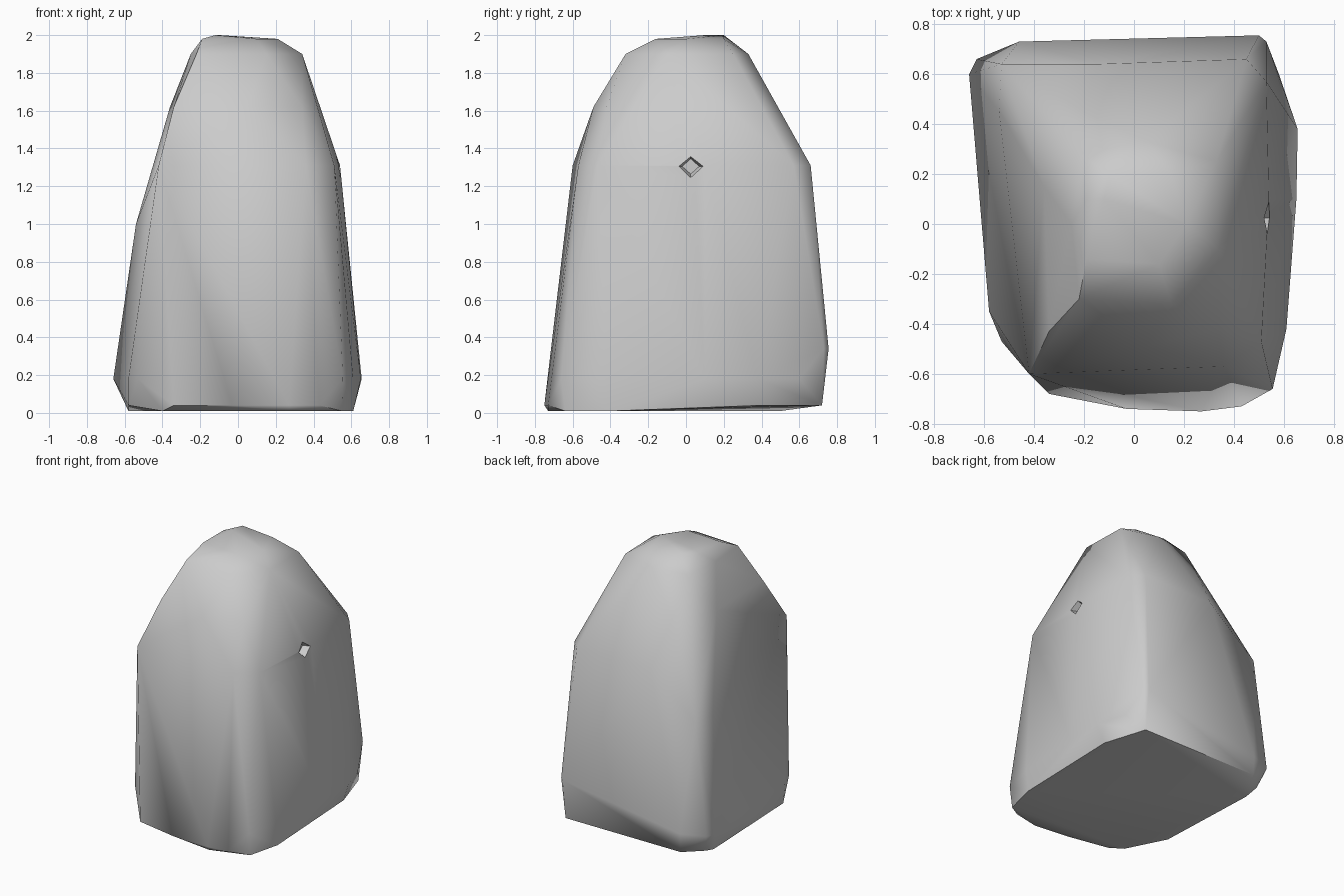
import bpy, bmesh, math

if "Cube" in bpy.data.objects:
    bpy.data.objects.remove(bpy.data.objects["Cube"])

# Horizontal outlines of the boulder: height -> corner points (x, y)
sections = {
    0.01: [(.61, -.40), (.27, -.73), (.55, -.64), (-.40, -.58), (-.58, .50)],
    0.04: [(.27, -.75), (.43, -.73), (-.03, -.74), (-.34, -.68), (.50, .72),
           (-.58, -.33), (-.46, .72), (.60, .40), (-.59, .60)],
    0.18: [(-.66, .60), (-.63, .66), (-.53, -.47), (-.58, -.35), (.655, .38),
           (.65, .10), (.61, -.42), (.555, -.66), (-.46, .73), (.58, .60)],
    0.34: [(.50, .755), (.53, .73), (-.32, .70)],
    1.00: [(-.53, .64), (-.54, .45), (-.47, -.40), (.56, .10)],
    1.31: [(-.42, -.60), (.36, -.57), (.51, -.47), (.54, .10), (.53, .57),
           (.45, .66), (-.15, .64), (-.44, .30)],
    1.62: [(-.34, -.43), (.05, -.49), (.34, -.42), (.43, .00), (.41, .40),
           (.20, .48), (-.20, .45), (-.36, .15)],
    1.90: [(-.22, -.30), (.15, -.32), (.34, -.10), (.33, .25), (.05, .33),
           (-.22, .28), (-.25, .00)],
    1.98: [(-.19, -.14), (.10, -.16), (.21, .00), (.15, .20), (-.19, .10)],
    2.00: [(-.10, .20), (-.12, .10)],
}


def add_object(name, bm):
    mesh = bpy.data.meshes.new(name)
    bm.to_mesh(mesh)
    bm.free()
    obj = bpy.data.objects.new(name, mesh)
    bpy.context.collection.objects.link(obj)
    return obj


def hull(name, points):
    bm = bmesh.new()
    for p in points:
        bm.verts.new(p)
    res = bmesh.ops.convex_hull(bm, input=bm.verts)
    loose = [v for v in bm.verts if not v.link_faces]
    bmesh.ops.delete(bm, geom=loose, context='VERTS')
    bmesh.ops.recalc_face_normals(bm, faces=bm.faces)
    return add_object(name, bm)


# Boulder body wrapped around the outlines
boulder = hull("boulder", [(x, y, z) for z, pts in sections.items() for x, y in pts])

# Diamond-shaped pit in the right side
cx, cy, cz, r = .54, .025, 1.305, .09
pit = hull("pit_cutter", [(cx + .06, cy + dy * r, cz + dz * r)
                          for dy, dz in ((1, 0), (0, .9), (-1, 0), (0, -.9))]
           + [(cx - .05, cy + dy * r * .5, cz + dz * r * .5)
              for dy, dz in ((1, 0), (0, .9), (-1, 0), (0, -.9))])
pit.hide_render = True

cut = boulder.modifiers.new("pit", 'BOOLEAN')
cut.operation = 'DIFFERENCE'
cut.object = pit
cut.solver = 'EXACT'

# Smooth shading, keeping only hard breaks sharp
bpy.ops.object.select_all(action='DESELECT')
boulder.select_set(True)
bpy.context.view_layer.objects.active = boulder
bpy.ops.object.modifier_apply(modifier="pit")
bpy.data.objects.remove(pit)
bpy.ops.object.shade_smooth_by_angle(angle=math.radians(50))
